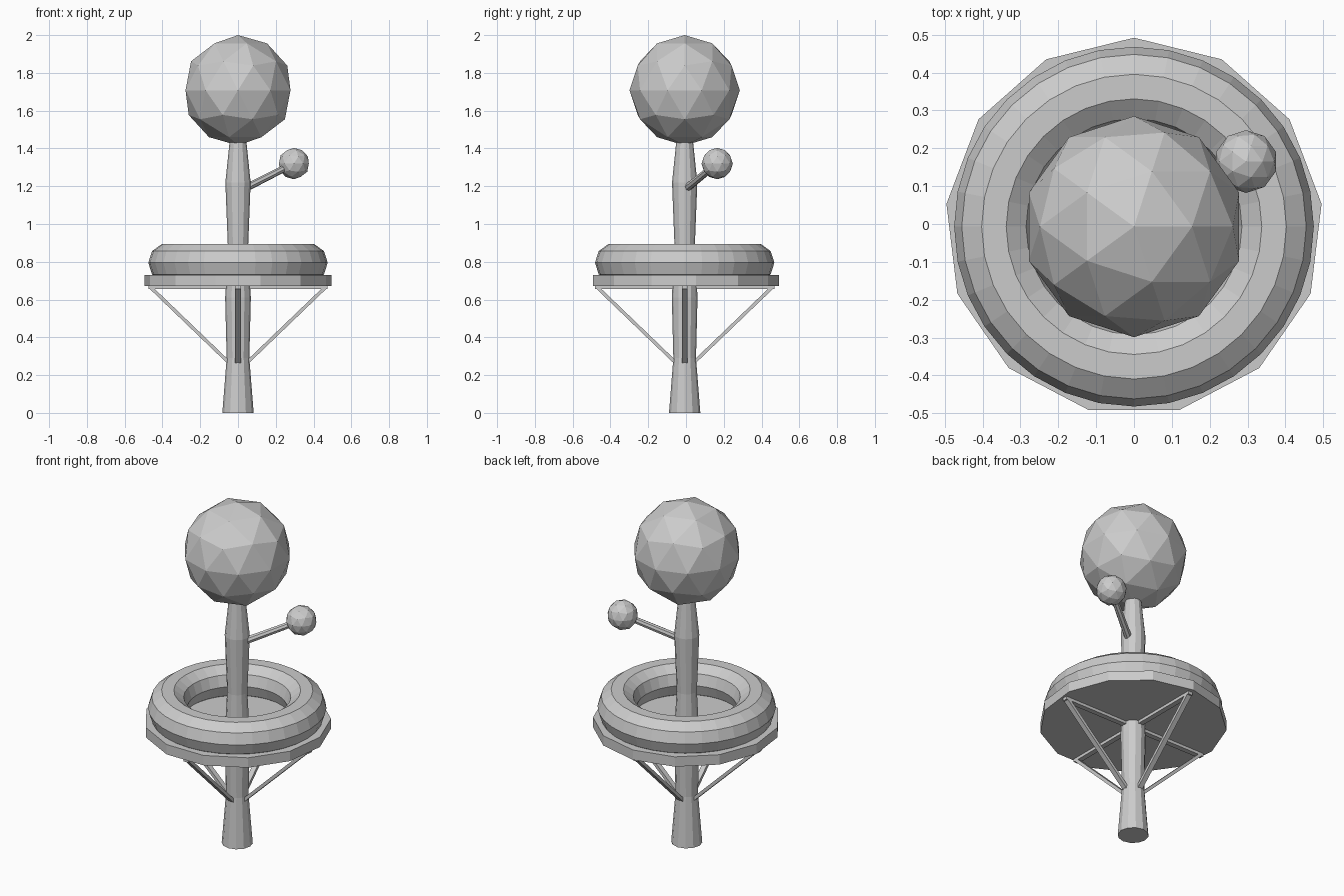
import bpy, bmesh
from math import pi, cos, sin, atan2, hypot
from mathutils import Vector, Matrix

if "Cube" in bpy.data.objects:
    bpy.data.objects.remove(bpy.data.objects["Cube"])

CY = -0.007  # shared vertical axis sits slightly forward


def add_mesh(name, bm):
    bmesh.ops.recalc_face_normals(bm, faces=bm.faces)
    me = bpy.data.meshes.new(name)
    bm.to_mesh(me)
    bm.free()
    ob = bpy.data.objects.new(name, me)
    bpy.context.collection.objects.link(ob)
    return ob


def lathe(name, profile, sides, closed=False):
    """Revolve (radius, z) points; first vertex of each ring points to +y."""
    bm = bmesh.new()
    rings = [[bm.verts.new((r * sin(2 * pi * i / sides),
                            CY + r * cos(2 * pi * i / sides), z))
              for i in range(sides)] for r, z in profile]
    pairs = list(zip(rings, rings[1:]))
    if closed:
        pairs.append((rings[-1], rings[0]))
    else:
        bm.faces.new(rings[0])
        bm.faces.new(rings[-1])
    for a, b in pairs:
        for i in range(sides):
            j = (i + 1) % sides
            bm.faces.new((a[i], a[j], b[j], b[i]))
    return add_mesh(name, bm)


def ball(name, loc, radius):
    bpy.ops.mesh.primitive_ico_sphere_add(subdivisions=2, radius=radius, location=loc)
    bpy.context.object.name = name


def radial_bar(name, start, end, width, thick, turn):
    """Flat bar between two (radius, z) points, turned about the axis."""
    dr, dz = end[0] - start[0], end[1] - start[1]
    mid = ((start[0] + end[0]) / 2, 0, (start[1] + end[1]) / 2)
    m = (Matrix.Translation((0, CY, 0)) @ Matrix.Rotation(turn, 4, 'Z')
         @ Matrix.Translation(mid) @ Matrix.Rotation(-atan2(dz, dr), 4, 'Y')
         @ Matrix.Diagonal((hypot(dr, dz), width, thick, 1)))
    bm = bmesh.new()
    bmesh.ops.create_cube(bm, size=1, matrix=m)
    add_mesh(name, bm)


# Trunk with gentle swellings
lathe("trunk", [(0.083, 0), (0.06, 0.29), (0.068, 0.61), (0.054, 0.89),
                (0.067, 1.22), (0.043, 1.45), (0.04, 1.55)], 12)

# Thirteen-sided platform
lathe("platform", [(0.499, 0.672), (0.499, 0.73)], 13)

# Ring cushion
lathe("ring_cushion", [(0.37 + 0.105 * cos(2 * pi * k / 10),
                        0.795 + 0.105 * sin(2 * pi * k / 10)) for k in range(10)],
      32, closed=True)

# Floor beams and diagonal struts on four sides
for k in range(4):
    radial_bar(f"beam_{k}", (0.03, 0.664), (0.475, 0.664), 0.03, 0.018, k * pi / 2)
    radial_bar(f"strut_{k}", (0.05, 0.268), (0.46, 0.662), 0.03, 0.018, k * pi / 2)

# Leafy crown and small side tuft
ball("crown", (0, CY, 1.708), 0.292)
tuft = Vector((0.296, 0.165, 1.32))
ball("side_tuft", tuft, 0.083)

# Side branch
root = Vector((0.03, -0.002, 1.185))
axis = tuft - root
bpy.ops.mesh.primitive_cone_add(vertices=8, radius1=0.021, radius2=0.018,
                                depth=axis.length, location=(root + tuft) / 2,
                                rotation=axis.to_track_quat('Z', 'Y').to_euler())
bpy.context.object.name = "side_branch"
